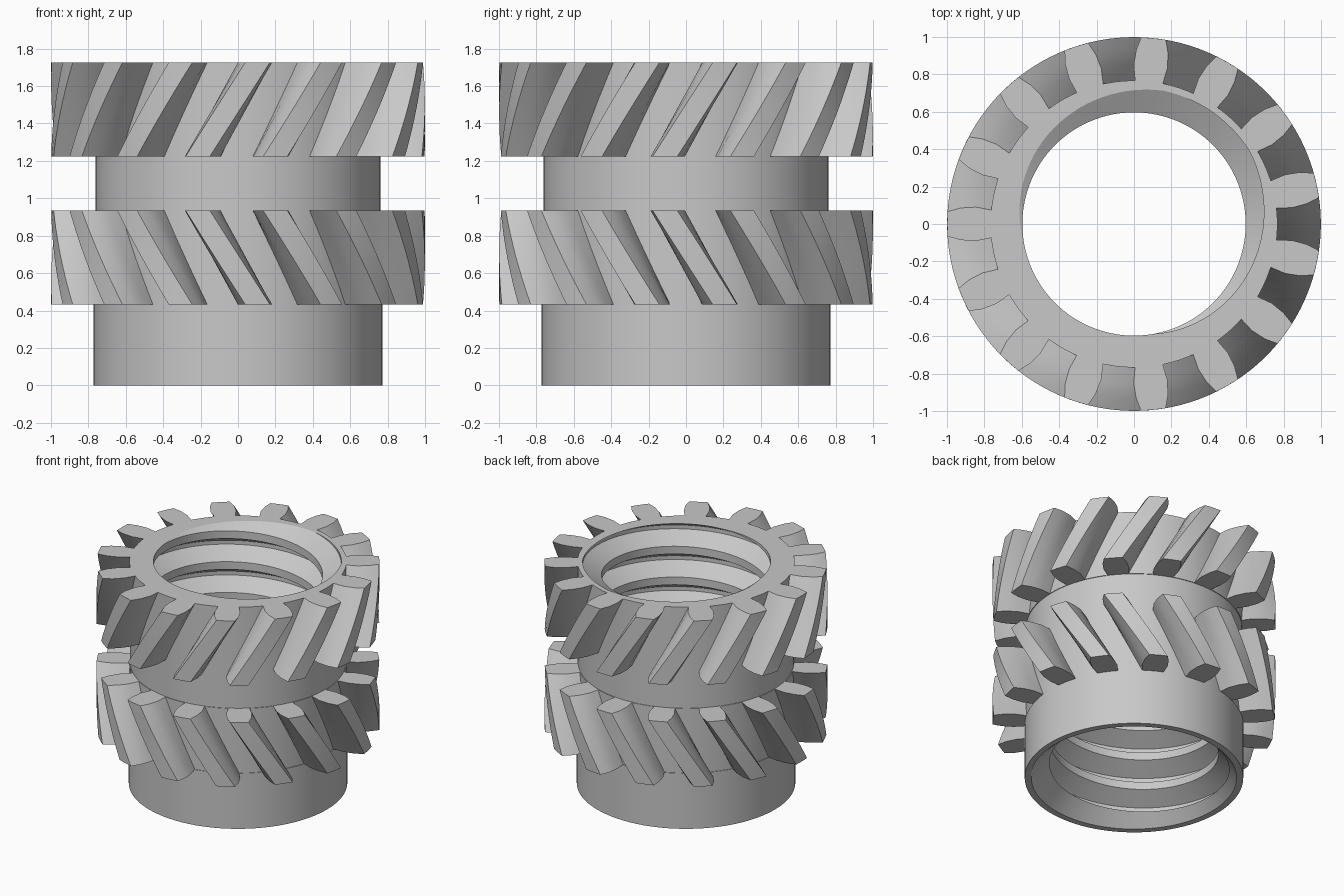
import bpy, bmesh, math
from mathutils import Vector

if "Cube" in bpy.data.objects:
    bpy.data.objects.remove(bpy.data.objects["Cube"], do_unlink=True)

HEIGHT = 1.725
SEGMENTS = 96
PITCH = 0.24
BORE, GROOVE = 0.597, 0.73
TEETH = 15
TWIST = math.radians(18.5)

metal = bpy.data.materials.new("metal grey")
metal.use_nodes = True
grey = (0.58, 0.58, 0.58, 1)
metal.diffuse_color = grey
metal.node_tree.nodes["Principled BSDF"].inputs["Base Color"].default_value = grey


def polar(r, angle, z):
    return Vector((r * math.cos(angle), r * math.sin(angle), z))


def make_object(name, bm):
    bmesh.ops.recalc_face_normals(bm, faces=bm.faces)
    mesh = bpy.data.meshes.new(name)
    bm.to_mesh(mesh)
    bm.free()
    mesh.materials.append(metal)
    obj = bpy.data.objects.new(name, mesh)
    bpy.context.collection.objects.link(obj)
    return obj


def smooth(obj):
    bpy.ops.object.select_all(action="DESELECT")
    obj.select_set(True)
    bpy.context.view_layer.objects.active = obj
    bpy.ops.object.shade_smooth_by_angle(angle=math.radians(25))


def lathe(name, profile):
    """Solid of revolution from (radius, z) points that start and end on the axis."""
    bm = bmesh.new()
    verts = [bm.verts.new((r, 0, z)) for r, z in profile]
    edges = [bm.edges.new(pair) for pair in zip(verts, verts[1:])]
    bmesh.ops.spin(bm, geom=verts + edges, cent=(0, 0, 0), axis=(0, 0, 1),
                   angle=math.tau, steps=SEGMENTS, use_merge=True)
    bmesh.ops.remove_doubles(bm, verts=bm.verts, dist=1e-5)
    return make_object(name, bm)


def thread_cutter():
    """Solid screw: one column of profile points per step, joined with a one-turn shift."""
    section = [(-3 / 8, BORE), (-1 / 16, GROOVE), (1 / 16, GROOVE), (3 / 8, BORE)]
    phase = math.radians(55)
    bm = bmesh.new()
    columns = []
    for i in range(SEGMENTS):
        a = math.tau * i / SEGMENTS
        columns.append([
            bm.verts.new(polar(r, a + phase, HEIGHT + PITCH * (turn + u + i / SEGMENTS)))
            for turn in range(-10, 3) for u, r in section])
    for i, col in enumerate(columns):
        nxt = columns[i + 1] if i + 1 < SEGMENTS else columns[0][4:]
        for k in range(len(nxt) - 1):
            bm.faces.new((col[k], nxt[k], nxt[k + 1], col[k + 1]))
    # Close both ragged ends with fans to the axis
    low, high = bm.verts.new((0, 0, -1.5)), bm.verts.new((0, 0, HEIGHT + 1.5))
    for e in [e for e in bm.edges if e.is_boundary]:
        end = low if e.verts[0].co.z < HEIGHT / 2 else high
        bm.faces.new((e.verts[0], e.verts[1], end))
    return make_object("thread_cutter", bm)


def cut(target, cutter):
    cutter.hide_render = True
    mod = target.modifiers.new("cut", "BOOLEAN")
    mod.operation = "DIFFERENCE"
    mod.solver = "EXACT"
    mod.object = cutter
    bpy.ops.object.select_all(action="DESELECT")
    target.select_set(True)
    bpy.context.view_layer.objects.active = target
    bpy.ops.object.modifier_apply(modifier=mod.name)
    bpy.data.objects.remove(cutter, do_unlink=True)


def helical_teeth(name, z0, z1, start, twist, layers=10):
    """Ring of twisted teeth; start is the angle of the first tooth at z0."""
    half = [(0.75, 5.6), (0.77, 5.6), (0.85, 6.1), (0.93, 5.3), (0.999, 3.8)]
    outline = [(r, -a) for r, a in half] + [(0.999, 0)] + [(r, a) for r, a in reversed(half)]
    bm = bmesh.new()
    for t in range(TEETH):
        rings = []
        for k in range(layers + 1):
            f = k / layers
            base = start + math.tau * t / TEETH + twist * f
            rings.append([bm.verts.new(polar(r, base + math.radians(a), z0 + (z1 - z0) * f))
                          for r, a in outline])
        n = len(outline)
        for a, b in zip(rings, rings[1:]):
            for j in range(n):
                bm.faces.new((a[j], a[(j + 1) % n], b[(j + 1) % n], b[j]))
        bm.faces.new(rings[0])
        bm.faces.new(rings[-1])
    obj = make_object(name, bm)
    smooth(obj)
    return obj


# Sleeve: collar, two toothed bands and the neck between them
sleeve = lathe("sleeve", [(0, 0), (0.772, 0), (0.772, 0.433), (0.767, 0.433), (0.767, 0.935),
                          (0.762, 0.935), (0.762, 1.223), (0.767, 1.223),
                          (0.767, HEIGHT), (0, HEIGHT)])

# Threaded bore and the lead-in cone at the bottom
cut(sleeve, thread_cutter())
cut(sleeve, lathe("lead_in_cutter", [(0, -0.1), (0.825, -0.1), (0.595, 0.13), (0, 0.13)]))
smooth(sleeve)

# Opposed helical teeth, mirrored about the neck
neck_angle = math.radians(12) - TWIST
helical_teeth("lower_teeth", 0.433, 0.935, neck_angle + TWIST, -TWIST)
helical_teeth("upper_teeth", 1.223, HEIGHT, neck_angle, TWIST)
